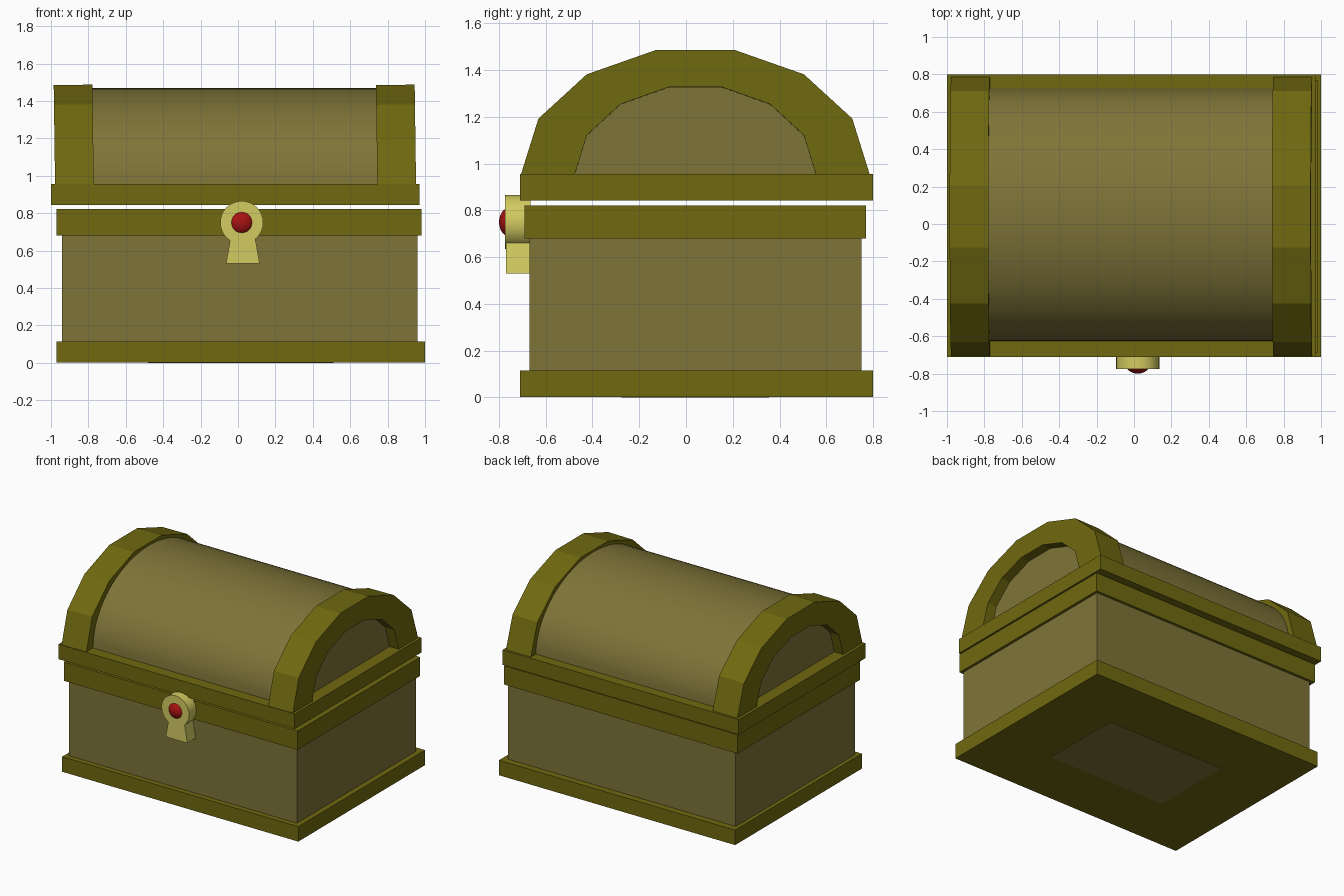
import bpy, bmesh, math
from mathutils import Vector

if "Cube" in bpy.data.objects:
    bpy.data.objects.remove(bpy.data.objects["Cube"])


def material(name, rgb):
    m = bpy.data.materials.new(name)
    m.diffuse_color = (*rgb, 1)
    m.use_nodes = True
    m.node_tree.nodes["Principled BSDF"].inputs["Base Color"].default_value = m.diffuse_color
    return m


TRIM = material("olive_trim", (0.16, 0.14, 0.005))
WOOD = material("olive_wood", (0.21, 0.175, 0.04))
GOLD = material("pale_gold", (0.65, 0.60, 0.12))
RED = material("red_gem", (0.40, 0.006, 0.006))


def extrude(name, points, direction, mat, origin=(0, 0, 0), smooth=False):
    """Solid made by sweeping a planar outline along a direction."""
    bm = bmesh.new()
    face = bm.faces.new([bm.verts.new(p) for p in points])
    new = bmesh.ops.extrude_face_region(bm, geom=[face], use_keep_orig=True)["geom"]
    bmesh.ops.translate(bm, vec=Vector(direction),
                        verts=[g for g in new if isinstance(g, bmesh.types.BMVert)])
    bmesh.ops.recalc_face_normals(bm, faces=bm.faces)
    me = bpy.data.meshes.new(name)
    bm.to_mesh(me)
    bm.free()
    ob = bpy.data.objects.new(name, me)
    ob.location = origin
    bpy.context.collection.objects.link(ob)
    me.materials.append(mat)
    if smooth:
        smooth_by_angle(ob)
    return ob


def smooth_by_angle(ob):
    bpy.ops.object.select_all(action='DESELECT')
    ob.select_set(True)
    bpy.context.view_layer.objects.active = ob
    bpy.ops.object.shade_smooth_by_angle(angle=math.radians(35))


def box(name, x, y, z, mat):
    outline = [(x[0], y[0], z[0]), (x[1], y[0], z[0]), (x[1], y[1], z[0]), (x[0], y[1], z[0])]
    return extrude(name, outline, (0, 0, z[1] - z[0]), mat)


def half_ellipse(a, b, segments):
    """Points of an upper half ellipse in the YZ plane."""
    return [(0, a * math.cos(math.pi * i / segments), b * math.sin(math.pi * i / segments))
            for i in range(segments + 1)]


# Lower chest: base trim, walls, upper trim, and the panel showing underneath
box("base_trim", (-0.97, 1.0), (-0.71, 0.80), (0.002, 0.115), TRIM)
box("bottom_panel", (-0.48, 0.51), (-0.275, 0.355), (0.0, 0.05), WOOD)
box("chest_body", (-0.94, 0.96), (-0.67, 0.75), (0.10, 0.70), WOOD)
box("upper_trim", (-0.97, 0.98), (-0.69, 0.77), (0.68, 0.822), TRIM)

# Lid: rim, smooth barrel, two faceted end arches
LID_Y, LID_Z = 0.04, 0.955
box("lid_rim", (-1.0, 0.97), (-0.71, 0.80), (0.843, LID_Z), TRIM)
extrude("lid_barrel", half_ellipse(0.675, 0.515, 40), (1.78, 0, 0), WOOD,
        (-0.905, LID_Y + 0.01, LID_Z - 0.001), smooth=True)
arch = half_ellipse(0.745, 0.544, 7) + half_ellipse(0.515, 0.38, 7)[::-1]
for side, x in (("left", -0.978), ("right", 0.745)):
    ob = extrude(side + "_lid_arch", arch, (0.207, 0, 0), TRIM, (x, LID_Y, LID_Z - 0.001))
    ob.rotation_euler.y = math.radians(-0.8)

# Lock: round plate, flared lower plate, gem
LX, LZ = 0.02, 0.75
disc = [(0.115 * math.cos(math.tau * i / 32), 0, 0.115 * math.sin(math.tau * i / 32))
        for i in range(32)]
extrude("lock_disc", disc, (0, 0.11, 0), GOLD, (LX, -0.775, LZ), smooth=True)
flare = [(-0.088, 0, -0.22), (0.092, 0, -0.22), (0.062, 0, -0.05), (-0.058, 0, -0.05)]
extrude("lock_plate", flare, (0, 0.11, 0), GOLD, (LX + 0.004, -0.769, LZ))
bpy.ops.mesh.primitive_uv_sphere_add(segments=24, ring_count=12, radius=1,
                                     location=(LX, -0.742, LZ))
gem = bpy.context.object
gem.name = "lock_gem"
gem.scale = (0.068, 0.058, 0.068)
gem.data.materials.append(RED)
smooth_by_angle(gem)
